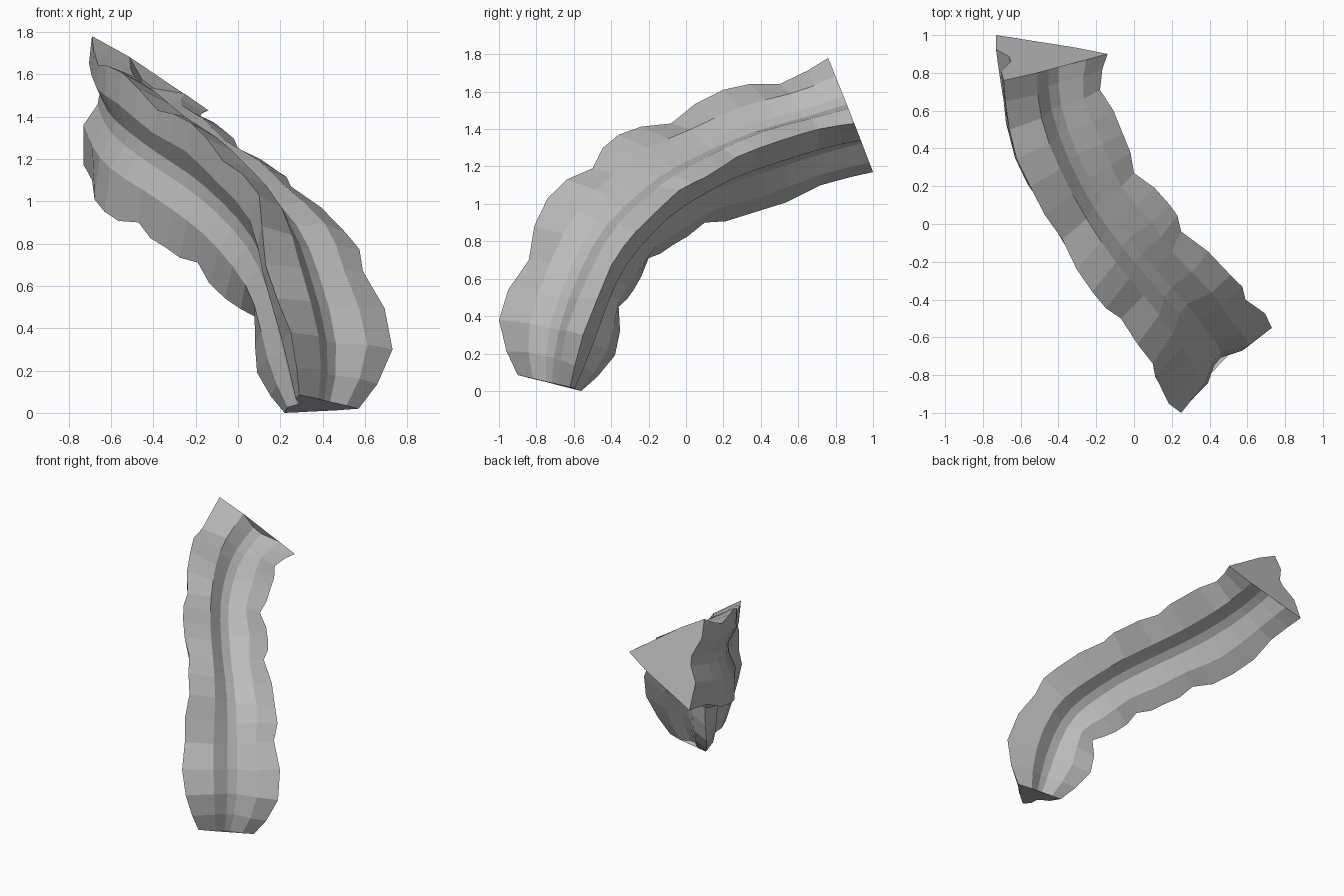
import bpy
import bmesh
from mathutils import Vector

cube = bpy.data.objects.get("Cube")
if cube:
    bpy.data.objects.remove(cube, do_unlink=True)

# Plain grey material
grey = bpy.data.materials.new("stone_grey")
grey.use_nodes = True
colour = (0.5, 0.5, 0.5, 1.0)
grey.diffuse_color = colour
grey.node_tree.nodes["Principled BSDF"].inputs["Base Color"].default_value = colour

# Three wavy ribs guide the loft: swelling, pinching and bending backward
under_rib = [(.22, -.56, 0), (.09, -.38, .19), (.09, -.36, .45), (-.06, -.28, .54),
             (-.19, -.2, .71), (-.34, -.07, .78), (-.47, .1, .9), (-.63, .35, .95),
             (-.69, .72, 1.1), (-.73, 1, 1.17)]
upper_rib = [(.29, -.9, .085), (.25, -1, .38), (.13, -.84, .7), (.1, -.74, 1.03),
             (-.07, -.5, 1.19), (-.22, -.36, 1.37), (-.38, -.08, 1.43),
             (-.55, .2, 1.61), (-.66, .5, 1.64), (-.69, .76, 1.78)]
side_rib = [(.57, -.62, .02), (.73, -.55, .3), (.59, -.4, .67), (.51, -.27, .85),
            (.25, -.04, 1.07), (.19, .1, 1.14), (0, .27, 1.25), (-.06, .48, 1.33),
            (-.18, .71, 1.4), (-.14, .9, 1.43)]

# Points between two ribs: (fraction of the way, pull toward the core,
# share of the ribs' waviness)
GROOVE = [(.32, -.07, 0), (.47, .25, 0), (.62, .29, 0), (.78, -.03, .5)]
STEP = len(GROOVE) + 1
SCALLOP = 1.05


def refine(points):
    """Add a smooth midpoint between each pair of neighbours."""
    pts = [Vector(p) for p in points]
    last = len(pts) - 1
    out = []
    for i in range(last):
        before, after = pts[max(i - 1, 0)], pts[min(i + 2, last)]
        out.append(pts[i])
        out.append((pts[i] + pts[i + 1]) * .5625 - (before + after) * .0625)
    return out + [pts[last]]


def relax(rail, rounds=2):
    """Even out the waves so that the grooves run smoother than the ribs."""
    for _ in range(rounds):
        inner = [(a + b * 2 + c) / 4 for a, b, c in zip(rail, rail[1:], rail[2:])]
        rail = [rail[0]] + inner + [rail[-1]]
    return rail


rails = [refine(r) for r in (under_rib, upper_rib, side_rib)]
calm = [relax(r) for r in rails]
LAST = len(rails[0]) - 1


def ring(i):
    """Three-lobed cross-section at one station."""
    core = (calm[0][i] + calm[1][i] + calm[2][i]) / 3
    # Midway stations swell a little, so each bulge is round and each pinch sharp
    swell = SCALLOP if i % 2 and 1 < i < LAST - 1 else 1
    points = []
    for k in range(3):
        points.append(core.lerp(rails[k][i], swell))
        nxt = (k + 1) % 3
        for along, pull, wave in GROOVE:
            start = calm[k][i].lerp(rails[k][i], wave)
            end = calm[nxt][i].lerp(rails[nxt][i], wave)
            points.append(start.lerp(end, along).lerp(core, pull))
    return points


# Ribbed trunk
bm = bmesh.new()
rings = [[bm.verts.new(p) for p in ring(i)] for i in range(LAST + 1)]
for low, high in zip(rings, rings[1:]):
    for k in range(len(low)):
        n = (k + 1) % len(low)
        bm.faces.new((low[k], low[n], high[n], high[k]))

# End caps: notched on one side, bridging straight over the other two grooves
outline = list(range(STEP + 1)) + [STEP + 1, 2 * STEP, 2 * STEP + 1]
outline = sorted(set(outline))
bm.faces.new([rings[-1][k] for k in outline])
bm.faces.new([rings[0][k] for k in reversed(outline)])

mesh = bpy.data.meshes.new("ribbed_trunk")
bm.to_mesh(mesh)
bm.free()
mesh.materials.append(grey)
trunk = bpy.data.objects.new("ribbed_trunk", mesh)
bpy.context.collection.objects.link(trunk)
